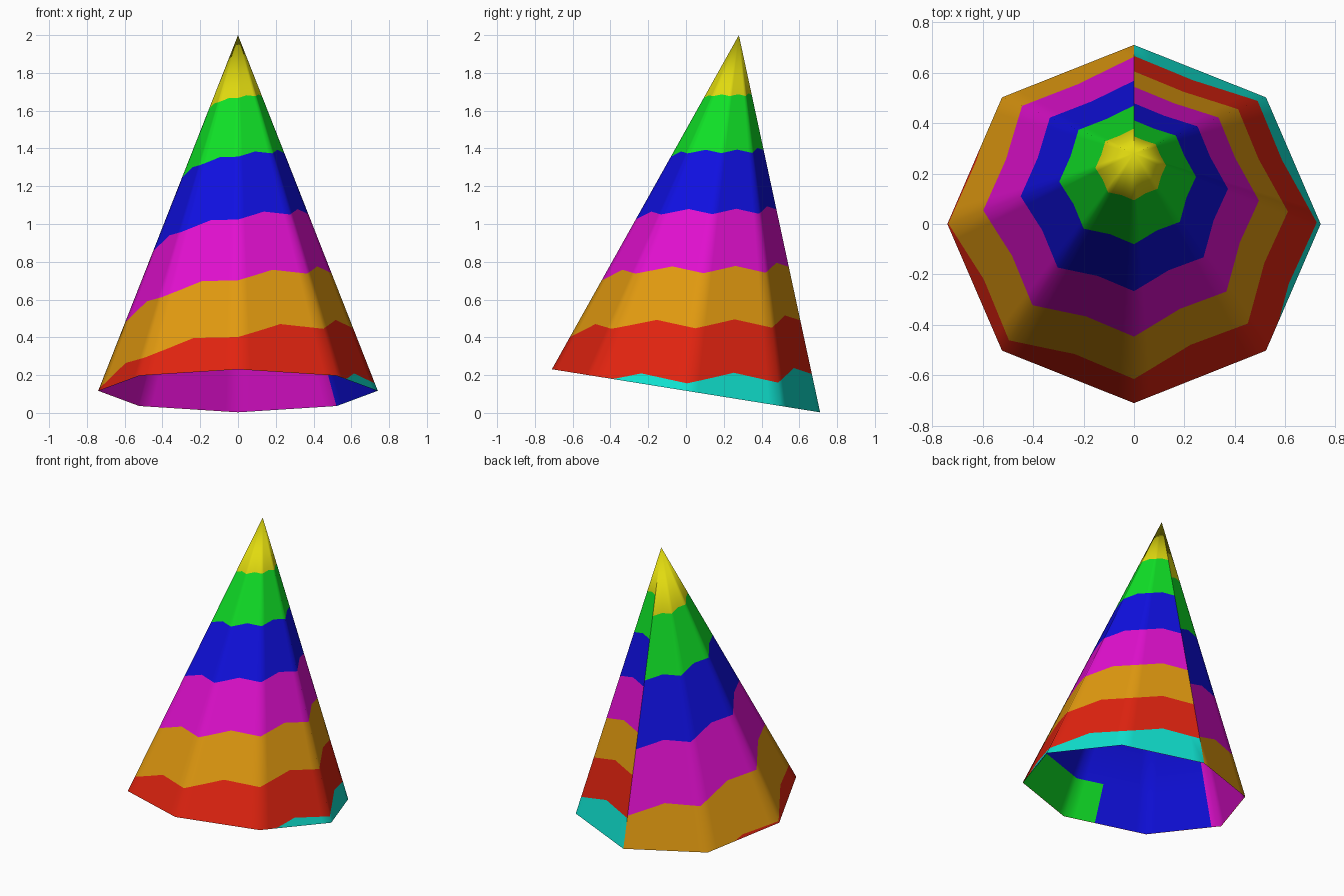
import bpy, bmesh, math
from mathutils import Vector

if "Cube" in bpy.data.objects:
    bpy.data.objects.remove(bpy.data.objects["Cube"])

# Flat colours, ordered from the tip of the cone down to the rim
COLOURS = [
    ("yellow", (0.75, 0.70, 0.005)),
    ("green", (0.005, 0.75, 0.02)),
    ("blue", (0.005, 0.005, 0.75)),
    ("magenta", (0.75, 0.005, 0.62)),
    ("orange", (0.75, 0.32, 0.005)),
    ("red", (0.75, 0.017, 0.005)),
    ("cyan", (0.005, 0.75, 0.62)),
]
MATS = []
for name, rgb in COLOURS:
    m = bpy.data.materials.new(name)
    m.diffuse_color = (*rgb, 1)
    m.use_nodes = True
    m.node_tree.nodes["Principled BSDF"].inputs["Base Color"].default_value = m.diffuse_color
    MATS.append(m)

SIDES, SUB = 8, 8
STEPS = SIDES * SUB
APEX = Vector((0, 0.28, 2.0))
CENTRE = Vector((0, 0, 0.117))


def corner(i):
    a = 2 * math.pi * i / SIDES
    return Vector((0.74 * math.sin(a), 0.71 * math.cos(a), 0.117 - 0.114 * math.cos(a)))


def rim(k):
    """Point on the tilted octagonal rim, starting at the back seam."""
    side, part = divmod(k, SUB)
    return corner(side).lerp(corner(side + 1), part / SUB)


def build_cone(name, rows, colour, inset=0.0, inward=False):
    bm = bmesh.new()
    cache = {}
    apex = APEX.lerp(CENTRE, inset * 2)

    def vert(k, t):
        key = (0, 0) if t == 0 else (k % STEPS, round(t, 5))
        if key not in cache:
            edge = rim(k).lerp(CENTRE, inset)
            cache[key] = bm.verts.new(apex.lerp(edge, t))
        return cache[key]

    for k in range(STEPS):
        left, right = rows(k), rows(k + 1)
        for r in range(len(left) - 1):
            ring = [vert(k, left[r]), vert(k, left[r + 1]),
                    vert(k + 1, right[r + 1]), vert(k + 1, right[r])]
            ring = list(dict.fromkeys(ring))
            if len(ring) < 3:
                continue
            # columns run clockwise seen from above
            if not inward:
                ring.reverse()
            f = bm.faces.new(ring)
            f.smooth = True
            f.material_index = colour(k, r)
    mesh = bpy.data.meshes.new(name)
    bm.to_mesh(mesh)
    bm.free()
    for m in MATS:
        mesh.materials.append(m)
    obj = bpy.data.objects.new(name, mesh)
    bpy.context.collection.objects.link(obj)
    return obj


# Outer wall: stripes that sink in a spiral from the back seam
BANDS = [0.155, 0.30, 0.455, 0.605, 0.745, 0.885]


def outer_rows(k):
    s = k / STEPS
    spiral = 1 + 0.33 * s + 0.12 * s * s
    wave = 0.985 + 0.03 * abs(2 * (k % SUB) / SUB - 1)
    return [0] + [min(1, b * spiral * wave) for b in BANDS] + [1]


build_cone("outer_wall", outer_rows, lambda k, r: r)


# Inner lining: coloured by direction, with a patch near the front rim
def inner_colour(k, r):
    s = (k + 0.5) / STEPS
    if s < 0.13 or s > 0.74:
        return 3
    if r == 1 and 0.32 < s < 0.55:
        return 1
    return 2


build_cone("inner_lining", lambda k: [0, 0.87, 1], inner_colour, inset=0.005, inward=True)
